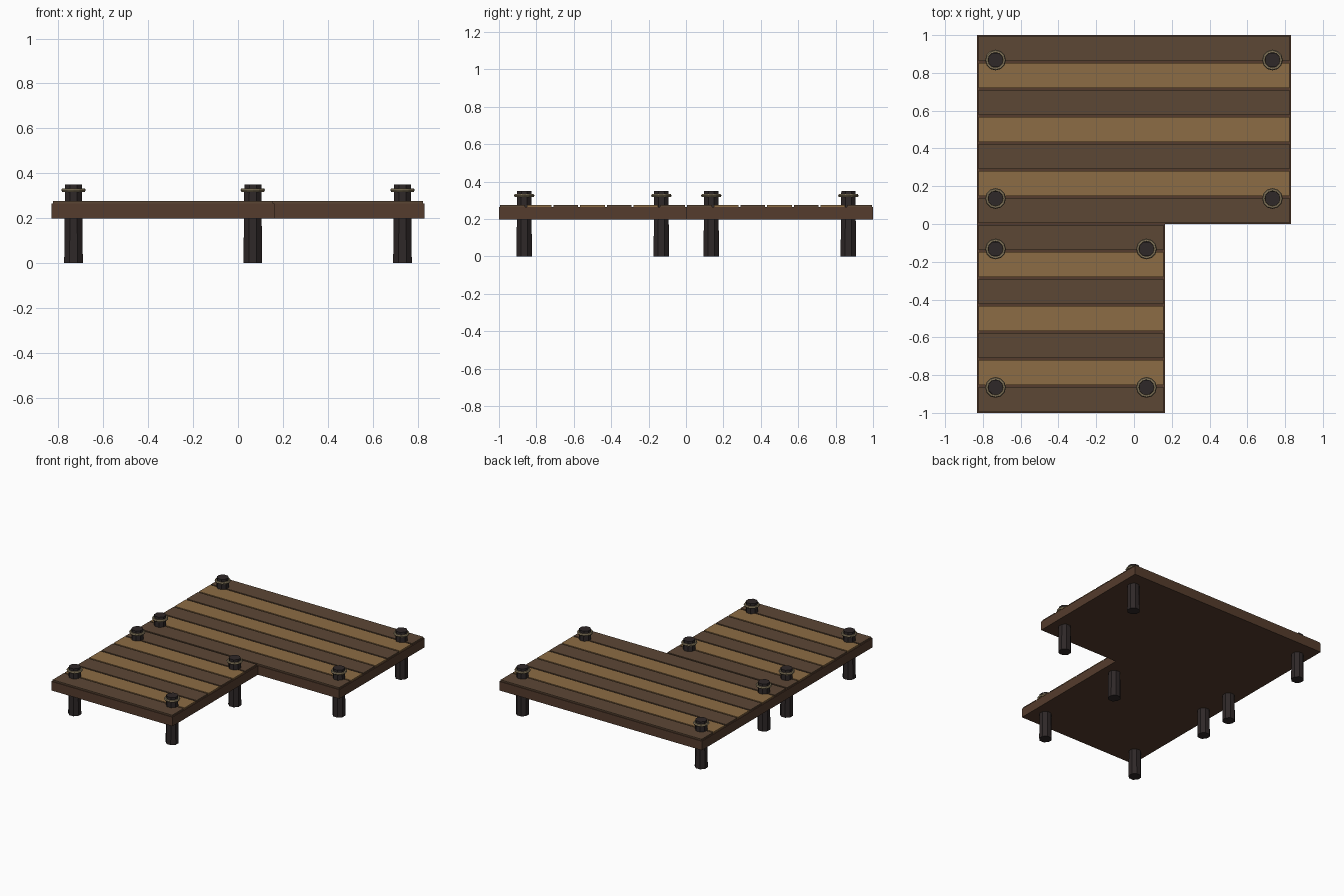
import bpy, bmesh, math
from mathutils import Matrix, Vector

if "Cube" in bpy.data.objects:
    bpy.data.objects.remove(bpy.data.objects["Cube"], do_unlink=True)


def material(name, r, g, b):
    m = bpy.data.materials.new(name)
    m.use_nodes = True
    m.diffuse_color = (r, g, b, 1)
    bsdf = m.node_tree.nodes["Principled BSDF"]
    bsdf.inputs["Base Color"].default_value = (r, g, b, 1)
    bsdf.inputs["Roughness"].default_value = 0.9
    return m


FRAME = material("frame brown", 0.09, 0.045, 0.026)
DARK = material("dark plank", 0.107, 0.063, 0.036)
LIGHT = material("light plank", 0.262, 0.15, 0.058)
POST = material("post charcoal", 0.028, 0.021, 0.021)
ROPE = material("rope tan", 0.24, 0.19, 0.11)


def finish(name, bm, mat):
    bmesh.ops.recalc_face_normals(bm, faces=bm.faces)
    mesh = bpy.data.meshes.new(name)
    bm.to_mesh(mesh)
    bm.free()
    mesh.materials.append(mat)
    ob = bpy.data.objects.new(name, mesh)
    bpy.context.collection.objects.link(ob)
    return ob


def box(name, low, high, mat):
    low, high = Vector(low), Vector(high)
    bm = bmesh.new()
    bmesh.ops.create_cube(bm, size=1, matrix=Matrix.Translation((low + high) / 2)
                          @ Matrix.Diagonal((*(high - low), 1)))
    return finish(name, bm, mat)


def post(name, x, y):
    # Eight-sided, slightly tapered post
    bm = bmesh.new()
    height = 0.35
    bmesh.ops.create_cone(bm, cap_ends=True, segments=8, radius1=0.045, radius2=0.041,
                          depth=height, matrix=Matrix.Translation((x, y, height / 2))
                          @ Matrix.Rotation(math.pi / 8, 4, "Z"))
    finish(name, bm, POST)


def rope_ring(name, x, y, z=0.325, major=0.046, minor=0.009, around=12, section=6):
    # Torus wrapped round the post top
    bm = bmesh.new()
    rings = []
    for i in range(around):
        a = math.tau * i / around
        ring = []
        for j in range(section):
            b = math.tau * j / section
            r = major + minor * math.cos(b)
            ring.append(bm.verts.new((x + r * math.cos(a), y + r * math.sin(a),
                                      z + minor * math.sin(b))))
        rings.append(ring)
    for i in range(around):
        p, q = rings[i], rings[(i + 1) % around]
        for j in range(section):
            k = (j + 1) % section
            bm.faces.new((p[j], q[j], q[k], p[k]))
    finish(name, bm, ROPE)


def deck(name, x0, x1, y0, y1, post_xs, post_ys):
    # Slab frame
    box(name + "_frame", (x0, y0, 0.197), (x1, y1, 0.264), FRAME)
    # Seven planks in alternating tones
    count, inset, width = 7, 0.006, 0.132
    pitch = (y1 - y0 - 2 * inset - width) / (count - 1)
    for i in range(count):
        y = y0 + inset + i * pitch
        box(f"{name}_plank_{i + 1}", (x0 + inset, y, 0.26), (x1 - inset, y + width, 0.275),
            LIGHT if i % 2 else DARK)
    # Corner posts with rope
    corners = [(x, y) for x in post_xs for y in post_ys]
    for i, (x, y) in enumerate(corners, 1):
        post(f"{name}_post_{i}", x, y)
        rope_ring(f"{name}_rope_{i}", x, y)


deck("back_deck", -0.83, 0.83, 0, 1, (-0.733, 0.733), (0.135, 0.868))
deck("front_deck", -0.83, 0.163, -1, 0, (-0.733, 0.066), (-0.865, -0.132))
